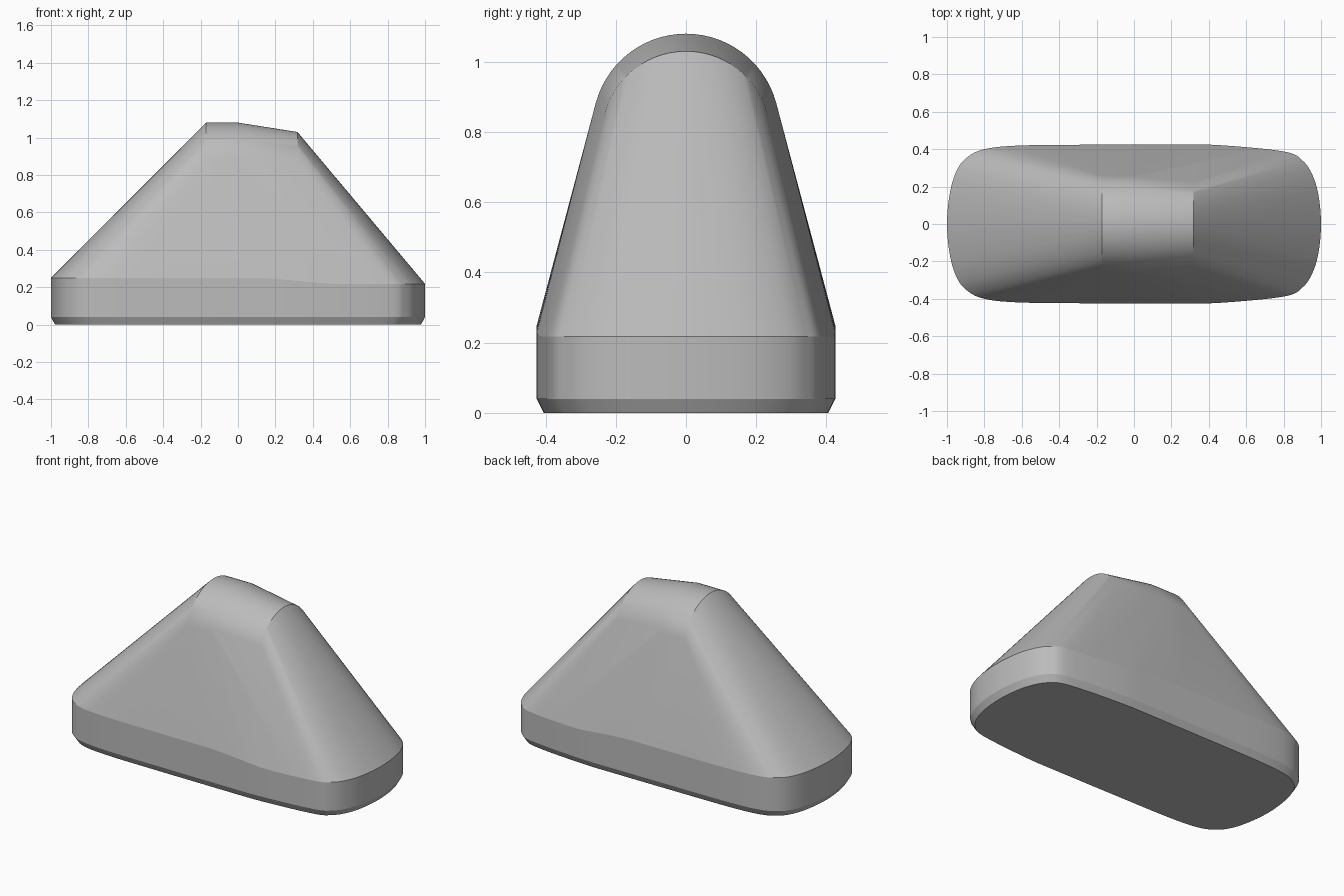
import bpy, bmesh, math
from mathutils import Vector

cube = bpy.data.objects.get("Cube")
if cube:
    bpy.data.objects.remove(cube)

grey = bpy.data.materials.new("plain grey")
grey.use_nodes = True
grey.diffuse_color = (0.5, 0.5, 0.5, 1)
grey.node_tree.nodes["Principled BSDF"].inputs["Base Color"].default_value = (0.5, 0.5, 0.5, 1)


def smooth_loop(pts, steps):
    """Closed Catmull-Rom curve through the points."""
    out, n = [], len(pts)
    for i in range(n):
        a, b, c, d = (pts[(i + k) % n] for k in (-1, 0, 1, 2))
        for s in range(steps):
            t = s / steps
            out.append(0.5 * (2 * b + (c - a) * t + (2 * a - 5 * b + 4 * c - d) * t ** 2
                              + (3 * b - a - 3 * c + d) * t ** 3))
    return out


def rim_height(x):
    t = min(max((x - 0.1) / 0.45, 0), 1)
    return 0.25 - 0.032 * t * t * (3 - 2 * t)


def arch(x, top, radius, steps=28):
    """Rounded ridge section standing across the body."""
    spread = math.radians(75)
    for i in range(steps + 1):
        a = spread * (2 * i / steps - 1)
        yield (x, radius * math.sin(a), top - radius + radius * math.cos(a))


# Plan outline: half profile mirrored across the long axis
half = [(-1, 0), (-0.987, 0.15), (-0.955, 0.27), (-0.9, 0.35), (-0.8, 0.4), (-0.6, 0.42),
        (-0.2, 0.424), (0.2, 0.425), (0.45, 0.422), (0.8, 0.388), (0.9, 0.34),
        (0.955, 0.26), (0.987, 0.15), (1, 0)]
plan = [Vector(p) for p in half] + [Vector((x, -y)) for x, y in half[-2:0:-1]]
outline = smooth_loop(plan, 5)

bm = bmesh.new()
rim = set()
for p in outline:
    bm.verts.new((p.x * 0.978, p.y * 0.952, 0))      # chamfered foot
    bm.verts.new((p.x, p.y, 0.04))                   # foot of the wall
    rim.add(bm.verts.new((p.x, p.y, rim_height(p.x))))

# Ridge sections
for x, top, radius in ((-0.17, 1.08, 0.266), (0, 1.08, 0.266), (0.318, 1.03, 0.24)):
    for co in arch(x, top, radius):
        bm.verts.new(co)

# Skin the sections
bmesh.ops.convex_hull(bm, input=bm.verts[:])
loose = [v for v in bm.verts if not v.link_faces]
rim -= set(loose)
bmesh.ops.delete(bm, geom=loose, context='VERTS')
bmesh.ops.recalc_face_normals(bm, faces=bm.faces[:])

# Smooth surfaces with crisp rim, foot and ridge ends
for f in bm.faces:
    f.smooth = True
for e in bm.edges:
    on_rim = all(v in rim for v in e.verts)
    crisp = e.is_manifold and e.calc_face_angle() > math.radians(25)
    e.smooth = not (on_rim or crisp)

mesh = bpy.data.meshes.new("body")
bm.to_mesh(mesh)
bm.free()
mesh.materials.append(grey)
body = bpy.data.objects.new("body", mesh)
bpy.context.collection.objects.link(body)
